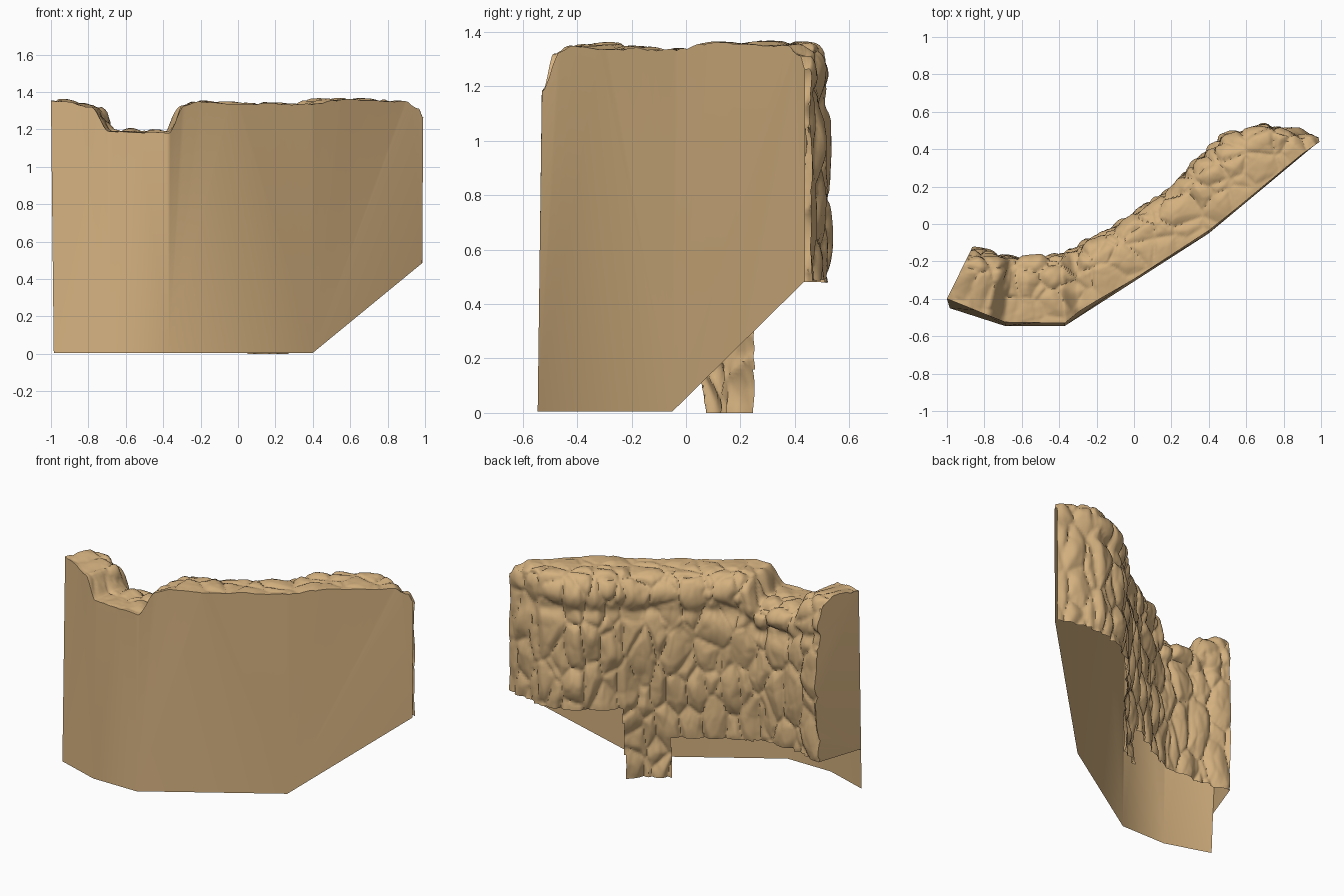
import bpy, bmesh, math
from mathutils import Vector, noise

if "Cube" in bpy.data.objects:
    bpy.data.objects.remove(bpy.data.objects["Cube"])

# stations along the cliff: front foot, front top, back edge, top height, back corner drop
KEYS = [
    ((-.985, -.45), (-1, -.40), (-.87, -.135), 1.35, .17),
    ((-.90, -.477), (-.90, -.44), (-.80, -.15), 1.345, .17),
    ((-.79, -.51), (-.79, -.485), (-.72, -.175), 1.32, .16),
    ((-.69, -.545), (-.69, -.525), (-.64, -.19), 1.19, .09),
    ((-.37, -.545), (-.37, -.53), (-.40, -.17), 1.18, .09),
    ((-.29, -.49), (-.29, -.465), (-.31, -.13), 1.32, .13),
    ((-.20, -.435), (-.20, -.41), (-.23, -.09), 1.345, .14),
    ((.0, -.31), (.0, -.295), (-.08, -.01), 1.335, .13),
    ((.40, -.05), (.40, -.035), (.20, .185), 1.335, .13),
    ((.55, .075), (.55, .085), (.335, .33), 1.355, .13),
    ((.70, .20), (.70, .21), (.47, .455), 1.355, .13),
    ((.90, .37), (.90, .375), (.70, .525), 1.35, .13),
    ((.96, .42), (.965, .42), (.92, .485), 1.31, .11),
    ((.985, .437), (.99, .437), (.985, .46), 1.26, .06),
]
COLS, TOP, ARC, DOWN = 210, 22, 14, 84

rock = bpy.data.materials.new("sandstone")
rock.diffuse_color = (.66, .44, .213, 1)
rock.use_nodes = True
rock.node_tree.nodes["Principled BSDF"].inputs["Base Color"].default_value = rock.diffuse_color


def lerp(a, b, t):
    return a + (b - a) * t


def station(s):
    """Blend neighbouring stations, spaced by path length."""
    i = max(k for k in range(len(KEYS) - 1) if LEN[k] <= s or k == 0)
    t = (s - LEN[i]) / (LEN[i + 1] - LEN[i])
    a, b = KEYS[i], KEYS[i + 1]
    pts = [Vector(a[k]).lerp(Vector(b[k]), t) for k in range(3)]
    e = t * t * (3 - 2 * t)
    return (*pts, lerp(a[3], b[3], e), lerp(a[4], b[4], e))


LEN = [0]
for a, b in zip(KEYS, KEYS[1:]):
    LEN.append(LEN[-1] + ((Vector(a[0]) - Vector(b[0])).length + (Vector(a[2]) - Vector(b[2])).length) / 2)


def back_bottom(x):
    """Lower edge of the rock, with one tongue reaching the ground."""
    return .27 if x < .06 else (0 if x < .28 else .485)


def lumps(p):
    """Rounded, upright stones with creases between them."""
    q = p + noise.noise_vector(p * 5) * .025
    h = 0
    for size, amp in ((.125, .034), (.07, .005)):
        d, _ = noise.voronoi(Vector((q.x / size, q.y / size, q.z / (size * 2.1))))
        h += amp * (min(1, (d[1] - d[0]) / .55) ** .6 - .45)
    return h + .018 * noise.noise(p * 4)


def make_object(name, bm, angle):
    me = bpy.data.meshes.new(name)
    bm.to_mesh(me)
    bm.free()
    me.materials.append(rock)
    ob = bpy.data.objects.new(name, me)
    bpy.context.collection.objects.link(ob)
    bpy.ops.object.select_all(action='DESELECT')
    ob.select_set(True)
    bpy.context.view_layer.objects.active = ob
    bpy.ops.object.shade_smooth_by_angle(angle=math.radians(angle))
    return ob


# rocky top and back: profile runs over the top, round the corner and down
stations = [station(LEN[-1] * i / COLS) for i in range(COLS + 1)]
bm = bmesh.new()
grid = []
for foot, front, back, ztop, drop in stations:
    col = []
    rv = .38

    def add(v, z):
        p = front.lerp(back, v)
        col.append(bm.verts.new((p.x, p.y, z)))

    for j in range(TOP):
        add((1 - rv) * j / TOP, ztop)
    for j in range(ARC):
        a = math.pi / 2 * j / ARC
        add(1 - rv + rv * math.sin(a), ztop - drop * (1 - math.cos(a)))
    z0 = ztop - drop
    for j in range(DOWN + 1):
        z = z0 * (1 - j / DOWN)
        add(1 - .09 * math.exp(-((z - z0 + .09) / .05) ** 2) - .08 * max(0, 1 - z / .5), z)
    grid.append(col)
for c0, c1 in zip(grid, grid[1:]):
    for j in range(len(c0) - 1):
        bm.faces.new((c0[j], c0[j + 1], c1[j + 1], c1[j]))
bm.normal_update()
if sum(f.normal.z * f.calc_area() for f in bm.faces) < 0:
    bmesh.ops.reverse_faces(bm, faces=bm.faces[:])
    bm.normal_update()
offsets = []
for i, col in enumerate(grid):
    for j, v in enumerate(col):
        n = v.normal.copy()
        if j == 0:
            n = Vector((0, 0, 1))
        if i == 0:      # keep the cut end flat
            d = Vector((.42, .907, 0))
            n = d * n.dot(d) + Vector((0, 0, n.z))
        fade = min(1, .3 + j / 40) * min(1, .3 + (COLS - i) / 8)
        offsets.append((v, n * lumps(v.co) * fade))
trim = [f for f in bm.faces if f.calc_center_median().z < back_bottom(f.calc_center_median().x)]
for v, o in offsets:
    if v.co.z < .001:
        o.z = 0
    v.co += o
top_edge = [c[0].co.copy() for c in grid]
end_edge = [v.co.copy() for v in grid[0] if v.co.z > .265]
bmesh.ops.delete(bm, geom=trim, context='FACES')
make_object("rock_face", bm, 50)

# smooth front sheet: long fans from five foot corners, right corner cut on a slant
CORNERS = [(-.985, -.45, .005), (-.69, -.545, .005), (-.37, -.545, .005), (.4, -.05, .005), (.985, .437, .485)]
SWITCH = [-.85, -.53, -.05, .93]
bm = bmesh.new()
feet = [bm.verts.new(c) for c in CORNERS]
top = [bm.verts.new(p) for p in top_edge]
k = 0
for i in range(COLS):
    bm.faces.new((feet[k], top[i + 1], top[i]))
    if k < 4 and (top[i + 1].co.x > SWITCH[k] or i == COLS - 1):
        bm.faces.new((feet[k], feet[k + 1], top[i + 1]))
        k += 1
make_object("front_sheet", bm, 60)

# flat cut on the left end, level with the lower edge of the rock
bm = bmesh.new()
low = Vector(CORNERS[0]).lerp(top_edge[0], .2)
f = bm.faces.new([bm.verts.new(p) for p in [low] + end_edge])
f.normal_update()
if f.normal.x > 0:
    f.normal_flip()
bmesh.ops.triangulate(bm, faces=[f])
make_object("left_end", bm, 30)
